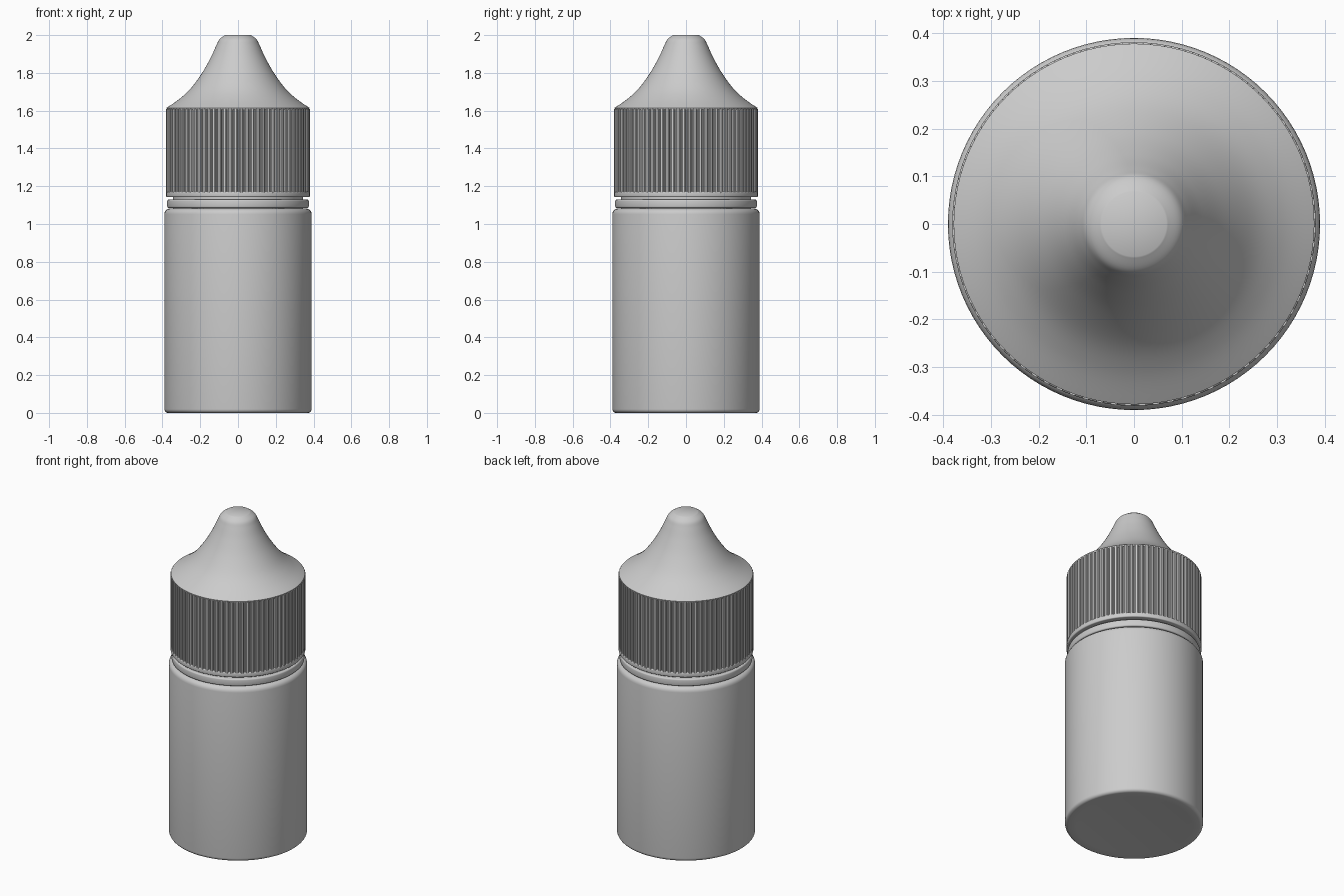
import bpy, bmesh, math

if "Cube" in bpy.data.objects:
    bpy.data.objects.remove(bpy.data.objects["Cube"])

SEG = 96


def finish(name, bm, angle=35):
    bmesh.ops.remove_doubles(bm, verts=bm.verts, dist=1e-5)
    bmesh.ops.recalc_face_normals(bm, faces=bm.faces)
    mesh = bpy.data.meshes.new(name)
    bm.to_mesh(mesh)
    bm.free()
    obj = bpy.data.objects.new(name, mesh)
    bpy.context.collection.objects.link(obj)
    bpy.ops.object.select_all(action='DESELECT')
    obj.select_set(True)
    bpy.context.view_layer.objects.active = obj
    bpy.ops.object.shade_smooth_by_angle(angle=math.radians(angle))
    return obj


def lathe(name, profile, closed=False):
    """Spin (radius, z) points around the z axis."""
    bm = bmesh.new()
    verts = [bm.verts.new((r, 0, z)) for r, z in profile]
    pairs = list(zip(verts, verts[1:]))
    if closed:
        pairs.append((verts[-1], verts[0]))
    edges = [bm.edges.new(p) for p in pairs]
    bmesh.ops.spin(bm, geom=verts + edges, cent=(0, 0, 0), axis=(0, 0, 1),
                   angle=math.tau, steps=SEG, use_merge=True)
    return finish(name, bm)


def arc(cr, cz, rad, a0, a1, n=5):
    return [(cr + rad * math.cos(math.radians(a0 + (a1 - a0) * i / n)),
             cz + rad * math.sin(math.radians(a0 + (a1 - a0) * i / n)))
            for i in range(n + 1)]


def catmull(pts, n=6):
    """Smooth curve through the given points."""
    p = [pts[0]] + pts + [pts[-1]]
    out = []
    for a, b, c, d in zip(p, p[1:], p[2:], p[3:]):
        for i in range(n):
            t = i / n
            out.append(tuple(0.5 * (2 * b[k] + (c[k] - a[k]) * t
                       + (2 * a[k] - 5 * b[k] + 4 * c[k] - d[k]) * t * t
                       + (3 * b[k] - a[k] - 3 * c[k] + d[k]) * t ** 3) for k in (0, 1)))
    return out + [pts[-1]]


# Bottle body with rounded base and shoulder, running up into the neck
lathe("bottle_body", [(0, 0.003), (0.30, 0.003), (0.33, 0)]
      + arc(0.37, 0.02, 0.02, -90, 0) + arc(0.36, 1.052, 0.03, 0, 90)
      + [(0.345, 1.082), (0.345, 1.20), (0, 1.20)])

# Tamper ring on the neck and the collar at the foot of the cap
for name, r, z0, z1, b in (("tamper_ring", 0.375, 1.085, 1.129, 0.008),
                           ("cap_collar", 0.381, 1.142, 1.172, 0.006)):
    lathe(name, [(0.33, z0)] + arc(r - b, z0 + b, b, -90, 0, 3)
          + arc(r - b, z1 - b, b, 0, 90, 3) + [(0.33, z1)], closed=True)

# Ribbed cap grip: rounded ribs with narrow grooves between them
RIBS = 80
shape = ((0.0, 0.368), (0.16, 0.368), (0.24, 0.377), (0.42, 0.381),
         (0.74, 0.381), (0.92, 0.377))
bm = bmesh.new()
ring = []
for i in range(RIBS):
    for f, r in shape:
        a = (i + f) * math.tau / RIBS
        ring.append(bm.verts.new((r * math.cos(a), r * math.sin(a), 1.165)))
base = bm.faces.new(ring)
ext = bmesh.ops.extrude_face_region(bm, geom=[base], use_keep_orig=True)
bmesh.ops.translate(bm, vec=(0, 0, 0.445),
                    verts=[g for g in ext["geom"] if isinstance(g, bmesh.types.BMVert)])
finish("cap_grip", bm)

# Concave cone and rounded nozzle tip of the cap
cone = catmull([(0.378, 1.615), (0.31, 1.662), (0.25, 1.718), (0.19, 1.80),
                (0.145, 1.88), (0.115, 1.945), (0.098, 1.978), (0.068, 2.0)])
lathe("cap_nozzle", [(0, 1.605), (0.376, 1.605)] + cone + [(0, 2.0)])
